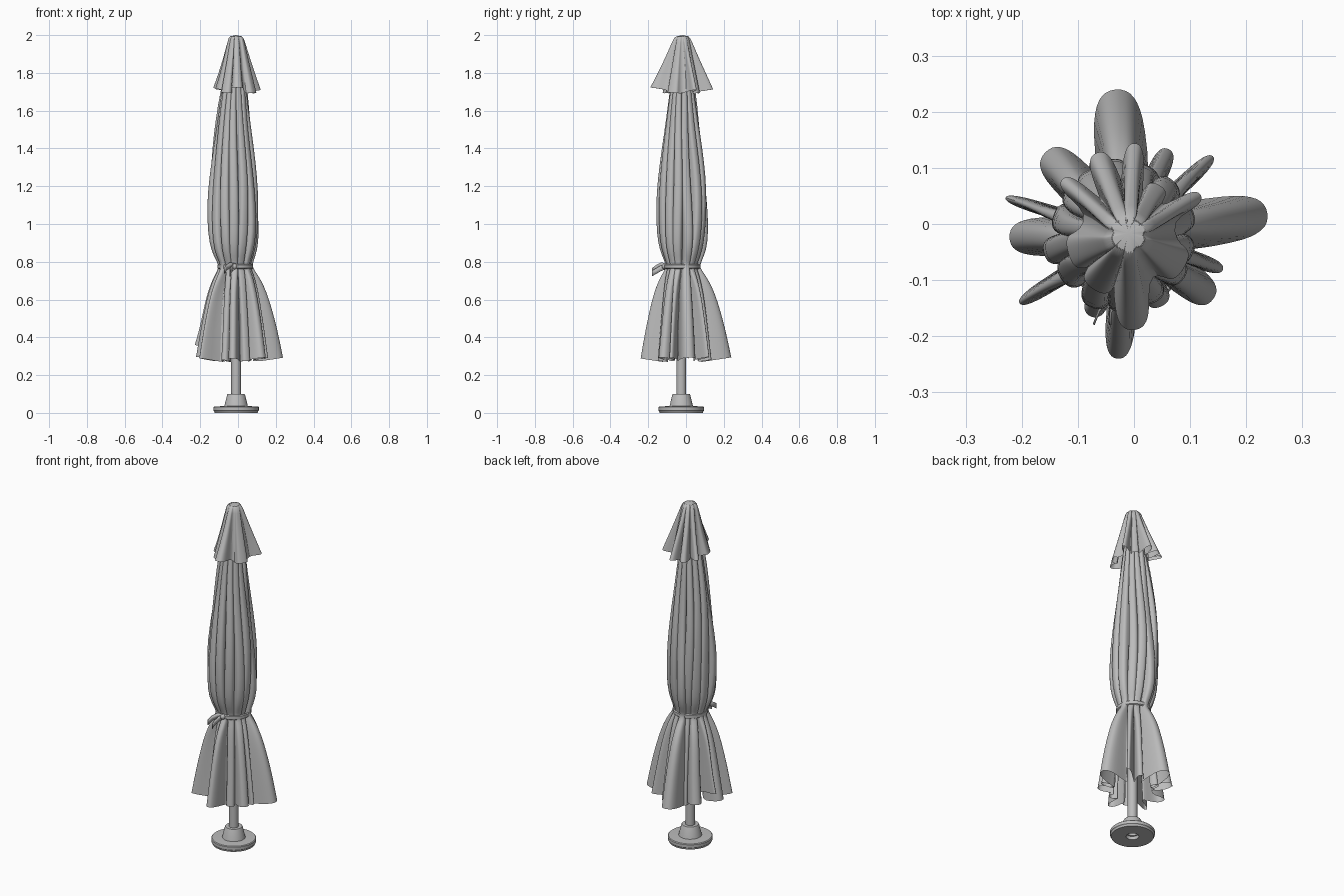
import bpy, bmesh, math, random
from mathutils import Vector

random.seed(4)
cube = bpy.data.objects.get("Cube")
if cube:
    bpy.data.objects.remove(cube)

grey = bpy.data.materials.new("plain grey")
grey.use_nodes = True
COLOUR = (0.5, 0.5, 0.5, 1)
grey.diffuse_color = COLOUR
grey.node_tree.nodes["Principled BSDF"].inputs["Base Color"].default_value = COLOUR


def finish(name, bm, angle=40):
    bmesh.ops.recalc_face_normals(bm, faces=bm.faces)
    mesh = bpy.data.meshes.new(name)
    bm.to_mesh(mesh)
    bm.free()
    mesh.materials.append(grey)
    ob = bpy.data.objects.new(name, mesh)
    bpy.context.collection.objects.link(ob)
    bpy.ops.object.select_all(action='DESELECT')
    ob.select_set(True)
    bpy.context.view_layer.objects.active = ob
    bpy.ops.object.shade_smooth_by_angle(angle=math.radians(angle))
    return ob


def loft(rings, close_top=False):
    bm = bmesh.new()
    rows = [[bm.verts.new(p) for p in ring] for ring in rings]
    n = len(rows[0])
    for a, b in zip(rows, rows[1:]):
        for i in range(n):
            bm.faces.new((a[i], a[(i + 1) % n], b[(i + 1) % n], b[i]))
    if close_top:
        bm.faces.new(rows[0])
    return bm


def lathe(name, profile, centre, sides=32, close_top=False):
    rings = [[(centre[0] + r * math.cos(math.tau * i / sides),
               centre[1] + r * math.sin(math.tau * i / sides), z)
              for i in range(sides)] for r, z in profile]
    return finish(name, loft(rings, close_top), 30)


def mix(a, b, t):
    return a + (b - a) * t


def pleated_cloth(name, pleats, rows, typical, even, close_top=False):
    """Loft of pleated rings. Pleat: angle, reach, half width, hem lift.
    Row: z, centre x, valley radius, pleat radius, freedom of each pleat."""
    count, steps = len(pleats), 11
    phases = [random.uniform(0, math.tau) for _ in pleats]
    rings = []
    for ri, (z, cx, inner, outer, free) in enumerate(rows):
        ring = []
        for i, (deg, reach, half, lift) in enumerate(pleats):
            regular = pleats[0][0] + 360 * i / count
            a = math.radians(mix(regular, deg, mix(even, 1, free)))
            # Tight cloth drifts a little, free pleats hang straight
            sway = (1 - free) * math.sin(6 * z + phases[i])
            a += 0.07 * sway
            tip = outer * mix(0.97 + 0.07 * sway, reach / typical, free)
            w = mix(math.pi / count * outer * 0.9, half * outer / rows[-1][3], free)
            for s in range(steps):
                t = math.pi * s / (steps - 1)
                u = inner + max(tip - inner, 0.004) * math.sin(t) ** 0.5
                v = -w * math.copysign(abs(math.cos(t)) ** 0.8, math.cos(t))
                up = 0
                if ri == len(rows) - 1:
                    up = lift + 0.15 * (u - inner)
                ring.append((cx + u * math.cos(a) - v * math.sin(a),
                             -0.02 + u * math.sin(a) + v * math.cos(a), z + up))
        rings.append(ring)
    ob = finish(name, loft(rings, close_top), 60)
    sub = ob.modifiers.new("soft folds", 'SUBSURF')
    sub.levels = sub.render_levels = 1
    return ob


# Canopy gathered round the pole, flaring below the tie
canopy_pleats = [
    (-37, .19, .032, .01), (-20, .18, .015, .01), (9, .252, .044, 0),
    (43, .207, .015, .01), (65, .17, .020, 0), (95, .262, .048, 0),
    (114, .15, .018, 0), (135, .21, .038, .02), (163, .23, .012, .07),
    (181, .213, .036, .01), (212, .230, .015, 0), (245, .16, .022, 0),
    (265, .222, .028, 0), (295, .14, .024, 0)]
canopy_rows = [
    (1.95, -.01, .020, .030, 0), (1.70, -.02, .044, .075, 0),
    (1.55, -.022, .058, .094, 0), (1.40, -.025, .072, .112, 0),
    (1.25, -.027, .083, .126, 0), (1.10, -.028, .092, .135, 0),
    (.95, -.024, .094, .135, 0), (.86, -.022, .083, .124, 0),
    (.80, -.018, .070, .098, 0), (.77, -.014, .068, .088, .05),
    (.73, -.012, .072, .110, .4), (.67, -.012, .080, .130, .7),
    (.60, -.012, .088, .148, .85), (.45, -.010, .096, .175, 1),
    (.27, -.010, .100, .200, 1)]
pleated_cloth("canopy", canopy_pleats, canopy_rows, .20, .35)

# Small vent cap over the top
cap_pleats = [
    (-30, .115, .034, 0), (29, .148, .016, .01), (58, .105, .020, 0),
    (86, .165, .020, .01), (111, .158, .024, .01), (140, .155, .018, .02),
    (197, .112, .034, .02), (237, .115, .030, 0), (273, .170, .032, .02)]
cap_rows = [
    (2.0, -.010, .030, .037, .2), (1.97, -.010, .037, .050, .4),
    (1.88, -.010, .052, .082, .8), (1.79, -.010, .066, .118, 1),
    (1.69, -.010, .080, .150, 1)]
pleated_cloth("vent_cap", cap_pleats, cap_rows, .15, .8, True)

# Tie band with a knot and two loose ends
lathe("tie_band", [(.088, .762), (.094, .766), (.094, .784), (.088, .788), (.088, .762)],
      (-.014, -.02))


def ribbon(name, points, width):
    bm = bmesh.new()
    pairs = [[bm.verts.new(Vector(p) + Vector((0, 0, s * width / 2))) for s in (-1, 1)]
             for p in points]
    for a, b in zip(pairs, pairs[1:]):
        bm.faces.new((a[0], b[0], b[1], a[1]))
    ob = finish(name, bm)
    thick = ob.modifiers.new("cloth thickness", 'SOLIDIFY')
    thick.thickness = 0.004


ribbon("tie_end_upper", [(-.01, -.110, .775), (-.04, -.130, .782), (-.06, -.155, .77),
                         (-.07, -.18, .752)], .03)
ribbon("tie_end_lower", [(-.02, -.110, .775), (-.03, -.135, .765), (-.04, -.160, .75),
                         (-.04, -.18, .738)], .03)
bm = bmesh.new()
bmesh.ops.create_icosphere(bm, subdivisions=2, radius=.016)
bmesh.ops.translate(bm, verts=bm.verts, vec=(-.02, -.112, .775))
finish("tie_knot", bm, 60)

# Pole and weighted foot, hollow in the middle underneath
FOOT = (-.01, -.025)
lathe("pole", [(.026, 1.94), (.026, .02)], FOOT, 24, True)
lathe("foot", [(.026, .10), (.045, .10), (.048, .094), (.062, .036), (.116, .034),
               (.120, .030), (.120, .012), (.116, .008), (.114, 0), (.034, 0),
               (.034, .02), (.026, .02)], FOOT, 40)
